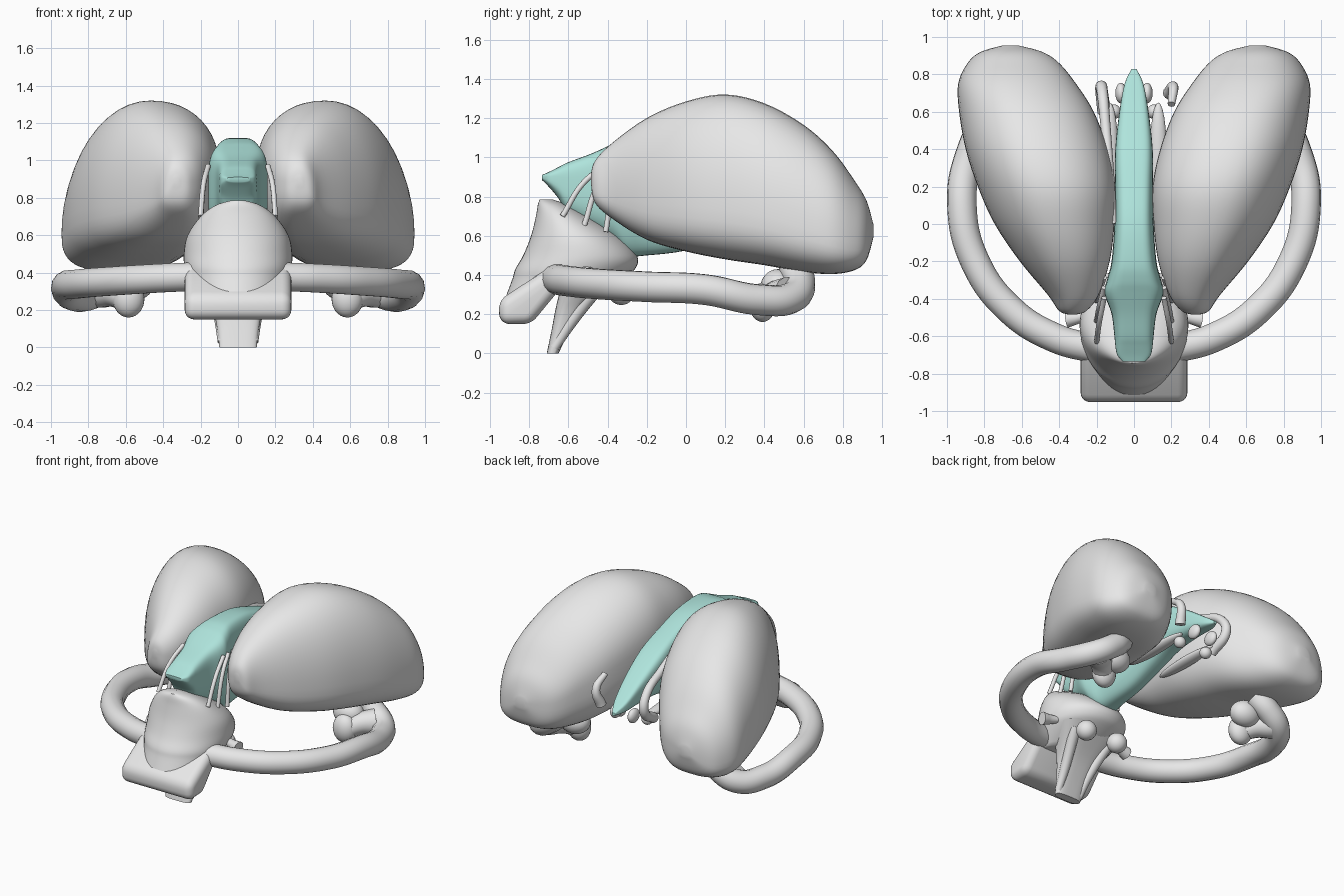
import bpy, bmesh, math
from mathutils import Vector

cube = bpy.data.objects.get("Cube")
if cube:
    bpy.data.objects.remove(cube, do_unlink=True)


def material(name, colour):
    mat = bpy.data.materials.new(name)
    mat.use_nodes = True
    mat.diffuse_color = colour
    mat.node_tree.nodes["Principled BSDF"].inputs["Base Color"].default_value = colour
    return mat


GREY = material("light grey", (0.8, 0.8, 0.8, 1))
TEAL = material("pale teal", (0.43, 0.78, 0.72, 1))


def finish(obj, mat, angle=50):
    """Give the object its colour and smooth shading."""
    obj.data.materials.clear()
    obj.data.materials.append(mat)
    bpy.ops.object.select_all(action='DESELECT')
    obj.select_set(True)
    bpy.context.view_layer.objects.active = obj
    bpy.ops.object.shade_smooth_by_angle(angle=math.radians(angle))
    return obj


def mesh_object(name, bm, mat):
    bmesh.ops.recalc_face_normals(bm, faces=bm.faces)
    mesh = bpy.data.meshes.new(name)
    bm.to_mesh(mesh)
    bm.free()
    obj = bpy.data.objects.new(name, mesh)
    bpy.context.collection.objects.link(obj)
    return finish(obj, mat)


def smooth_rows(rows, steps):
    """Catmull-Rom interpolation between the given rows."""
    result = []
    last = len(rows) - 1
    for i in range(last):
        quad = [rows[max(i - 1, 0)], rows[i], rows[i + 1], rows[min(i + 2, last)]]
        for k in range(steps):
            t = k / steps
            result.append([b + t / 2 * (c - a + t * (2 * a - 5 * b + 4 * c - d
                           + t * (3 * (b - c) + d - a))) for a, b, c, d in zip(*quad)])
    return result + [rows[last]]


def loft(name, rows, axis, mat, upper=2.0, lower=(2.0, 2.0), side=1, equator=(.5, .5),
         sides=48, steps=4):
    """Skin rounded sections (position, x low, x high, low, high) along an axis.
    Pairs hold the squareness below and the height of the widest point, outer then inner."""
    bm = bmesh.new()
    rings = []
    for pos, x0, x1, b0, b1 in smooth_rows(rows, steps):
        ring = []
        for k in range(sides):
            a = math.tau * k / sides
            c, s = math.cos(a), math.sin(a)
            half = 0 if c >= 0 else 1
            power = 2 / (upper if s >= 0 else lower[half])
            x = (x0 + x1) / 2 + (x1 - x0) / 2 * math.copysign(abs(c) ** power, c)
            middle = b0 + (b1 - b0) * equator[half]
            b = middle + ((b1 if s >= 0 else b0) - middle) * abs(s) ** power
            ring.append(bm.verts.new((side * x, pos, b) if axis == 'Y' else (side * x, b, pos)))
        rings.append(ring)
    for low, high in zip(rings, rings[1:]):
        for k in range(sides):
            n = (k + 1) % sides
            bm.faces.new((low[k], low[n], high[n], high[k]))
    bm.faces.new(rings[0])
    bm.faces.new(rings[-1])
    return mesh_object(name, bm, mat)


def symmetric(rows):
    return [(pos, -w, w, low, high) for pos, w, low, high in rows]


def tube(name, points, radii, side=1):
    """Round cord through the points, tapering between two radii."""
    curve = bpy.data.curves.new(name, 'CURVE')
    curve.dimensions = '3D'
    curve.bevel_depth = 1
    curve.bevel_resolution = 5
    curve.use_fill_caps = True
    spline = curve.splines.new('BEZIER')
    spline.bezier_points.add(len(points) - 1)
    for i, (p, (x, y, z)) in enumerate(zip(spline.bezier_points, points)):
        p.co = (side * x, y, z)
        p.handle_left_type = p.handle_right_type = 'AUTO'
        t = i / (len(points) - 1)
        p.radius = radii[0] * (1 - t) + radii[1] * t
    obj = bpy.data.objects.new(name, curve)
    bpy.context.collection.objects.link(obj)
    bpy.ops.object.select_all(action='DESELECT')
    obj.select_set(True)
    bpy.context.view_layer.objects.active = obj
    bpy.ops.object.convert(target='MESH')
    return finish(bpy.context.object, GREY)


def ball(name, centre, size, side=1):
    bm = bmesh.new()
    bmesh.ops.create_uvsphere(bm, u_segments=24, v_segments=14, radius=1)
    for v in bm.verts:
        v.co = Vector((side * centre[0], centre[1], centre[2])) + v.co * Vector(size)
    return mesh_object(name, bm, GREY)


# Large egg-shaped lobe sections
LOBE = [(-.485, .315, .345, .87, .91), (-.465, .255, .4, .77, .98), (-.38, .19, .46, .69, 1.07),
        (-.2, .13, .61, .58, 1.2), (0, .105, .745, .52, 1.285), (.2, .1, .835, .48, 1.32),
        (.4, .14, .9, .45, 1.275), (.6, .215, .935, .415, 1.165), (.75, .31, .94, .405, 1.03),
        (.86, .4, .89, .425, .88), (.92, .49, .82, .475, .78), (.955, .62, .7, .59, .66)]

# Side ring running from the head round to the back
RING = [(.2, -.67, .38), (.42, -.61, .37), (.66, -.46, .355), (.85, -.2, .34), (.92, .1, .325),
        (.88, .36, .275), (.78, .54, .285), (.66, .58, .36), (.57, .55, .44)]

# Curled hooks beside the tail: short on the left, long on the right
HOOKS = {"left": [(.2, .64, .84), (.21, .73, .76), (.19, .7, .64)],
         "right": [(.11, 0, 1.02), (.125, .2, 1), (.15, .5, .9), (.17, .71, .79),
                   (.175, .73, .7), (.16, .6, .6)]}

for side, label in ((1, "left"), (-1, "right")):
    loft(label + "_lobe", LOBE, 'Y', GREY, 2.15, (2.9, 2.9), side, equator=(.3, .55), steps=5)
    tube(label + "_ring", RING, (.078, .08), side)
    # Forked end of the ring
    tube(label + "_ring_prong", [(.74, .52, .3), (.66, .45, .29), (.58, .38, .24)], (.09, .06), side)
    ball(label + "_ring_prong_tip", (.585, .39, .26), (.085, .07, .1), side)
    ball(label + "_ring_bulb", (.56, .47, .34), (.11, .09, .09), side)
    # Thin cords between lobe and head
    for y, z in ((-.63, .7), (-.52, .65), (-.41, .62)):
        tube(label + "_cord", [(.16, y / 2 - .08, .97), (.185, y * .75 - .05, .87), (.2, y, z)],
             (.014, .014), side)
    # Underside knobs, flanges and stalk ridges
    ball(label + "_under_knob", (.13, -.33, .315), (.068, .068, .068), side)
    tube(label + "_flange", [(.24, -.48, .42), (.3, -.5, .41), (.36, -.51, .4)], (.02, .045), side)
    tube(label + "_stalk_ridge", [(.085, -.67, .03), (.1, -.58, .17), (.15, -.42, .38)],
         (.024, .04), side)
    # Hooks, beads and blade around the tail
    tube(label + "_tail_hook", HOOKS[label], (.02, .036), side)
    ball(label + "_upper_bead", (.07, .7, .63), (.03, .055, .05), side)
    ball(label + "_lower_bead", (.11, .6, .58), (.04, .04, .04), side)
    ball(label + "_tail_blade", (.13, .38, .62), (.045, .27, .03), side)

# Teal arched core between the lobes
CORE = [(-.735, .06, .885, .91), (-.7, .09, .85, .925), (-.65, .1, .79, .95),
        (-.6, .105, .71, .975), (-.48, .12, .64, 1.02), (-.37, .158, .57, 1.07),
        (-.3, .145, .5, 1.1), (-.2, .12, .5, 1.12), (0, .105, .525, 1.11), (.2, .102, .59, 1.05),
        (.4, .1, .66, .97), (.6, .078, .67, .85), (.75, .05, .66, .74), (.83, .012, .66, .68)]
loft("teal_core", symmetric(CORE), 'Y', TEAL, 4.5, (2.8, 2.8))

# Domed head with a flat underside at the back
HEAD = [(.3, .225, -.915, -.5), (.38, .265, -.885, -.33), (.43, .285, -.87, -.26),
        (.5, .29, -.83, -.25), (.6, .27, -.79, -.34), (.7, .2, -.765, -.5),
        (.76, .12, -.755, -.61), (.785, .04, -.745, -.68)]
loft("head", symmetric(HEAD), 'Z', GREY)

# Stalk below the head
STALK = [(0, .1, -.71, -.65), (.12, .115, -.685, -.59), (.25, .15, -.66, -.5),
         (.4, .24, -.62, -.33)]
loft("stalk", symmetric(STALK), 'Z', GREY, 3, (3, 3))

# Rounded slanted block at the front of the head
bm = bmesh.new()
profile = [(-.955, .27), (-.95, .15), (-.79, .15), (-.6, .38), (-.68, .45)]
face = bm.faces.new([bm.verts.new((-.285, y, z)) for y, z in profile])
grown = bmesh.ops.extrude_face_region(bm, geom=[face])
bmesh.ops.translate(bm, vec=(.57, 0, 0),
                    verts=[v for v in grown["geom"] if isinstance(v, bmesh.types.BMVert)])
bmesh.ops.recalc_face_normals(bm, faces=bm.faces)
bmesh.ops.bevel(bm, geom=bm.edges[:], offset=.05, segments=5, profile=.5, affect='EDGES',
                clamp_overlap=True)
mesh_object("front_block", bm, GREY)
